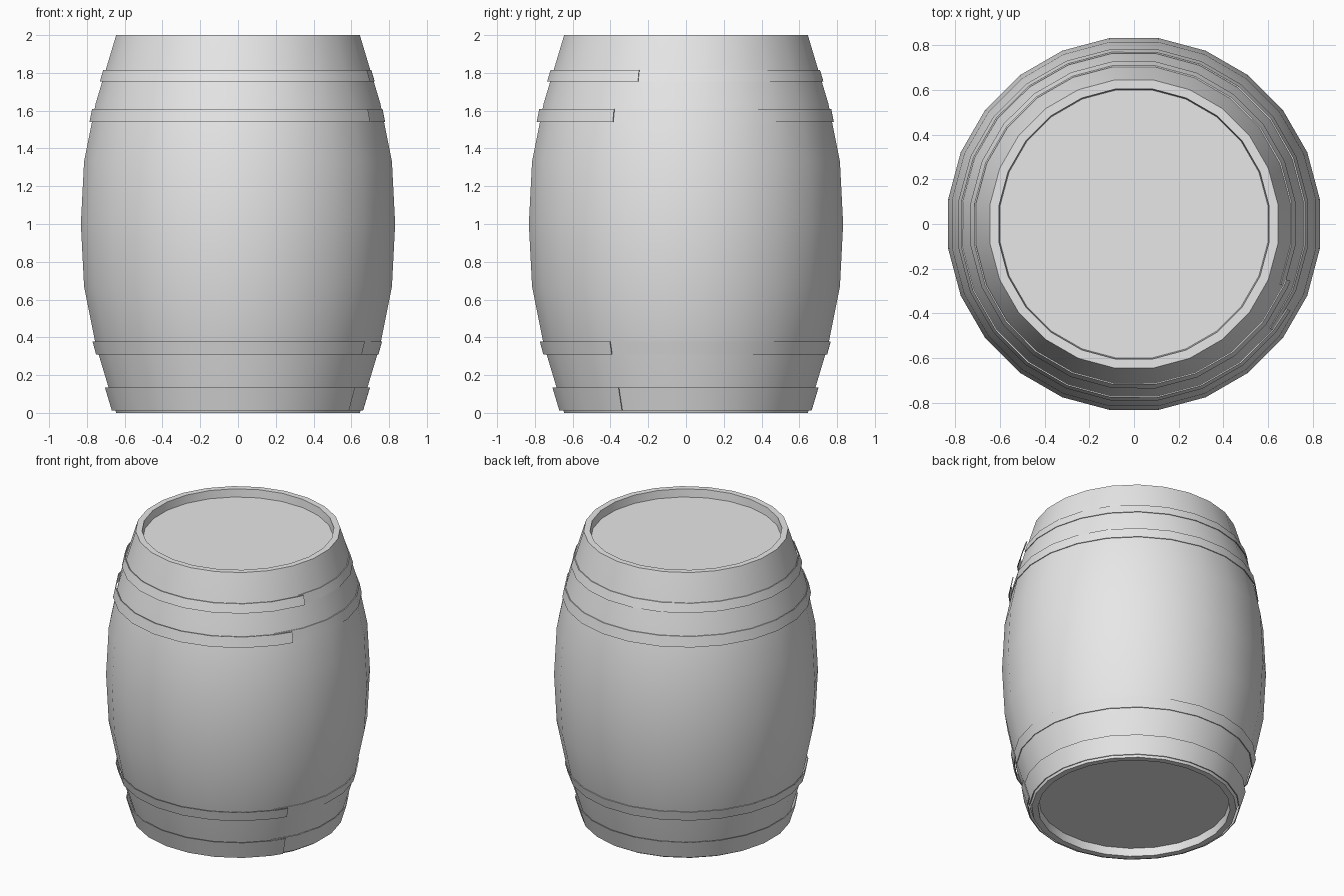
import bpy, bmesh
from math import cos, sin, radians

cube = bpy.data.objects.get("Cube")
if cube:
    bpy.data.objects.remove(cube, do_unlink=True)

SIDES = 24
STEP = 360 / SIDES
FLAT = cos(radians(STEP / 2))          # flat-to-corner ratio of the barrel

grey = bpy.data.materials.new("plain grey")
grey.use_nodes = True
grey.diffuse_color = (0.8, 0.8, 0.8, 1)
grey.node_tree.nodes["Principled BSDF"].inputs["Base Color"].default_value = (0.8, 0.8, 0.8, 1)

# Outer stave curve as (height, radius), mirrored about the middle
lower = [(0, 0.645), (0.36, 0.753), (0.67, 0.815)]
staves = lower + [(1, 0.832)] + [(2 - z, r) for z, r in reversed(lower)]


def stave_radius(z):
    for (z0, r0), (z1, r1) in zip(staves, staves[1:]):
        if z <= z1:
            return r0 + (r1 - r0) * (z - z0) / (z1 - z0)
    return staves[-1][1]


def make_object(name, bm):
    bmesh.ops.recalc_face_normals(bm, faces=bm.faces[:])
    mesh = bpy.data.meshes.new(name)
    bm.to_mesh(mesh)
    bm.free()
    mesh.materials.append(grey)
    obj = bpy.data.objects.new(name, mesh)
    bpy.context.collection.objects.link(obj)
    bpy.ops.object.select_all(action="DESELECT")
    obj.select_set(True)
    bpy.context.view_layer.objects.active = obj
    bpy.ops.object.shade_smooth_by_angle(angle=radians(30))


def point(bm, radius, angle, z):
    a = radians(angle)
    return bm.verts.new((radius / FLAT * cos(a), radius / FLAT * sin(a), z))


# Barrel body: staves, rims and the recessed heads in one lathe
bm = bmesh.new()
profile = [(0.055, 0.6), (0, 0.605)] + staves + [(2, 0.605), (1.945, 0.6)]
rings = [[point(bm, r, STEP * (i + 0.5), z) for i in range(SIDES)] for z, r in profile]
for a, b in zip(rings, rings[1:]):
    for i in range(SIDES):
        j = (i + 1) % SIDES
        bm.faces.new((a[i], a[j], b[j], b[i]))
bm.faces.new(rings[0])
bm.faces.new(rings[-1])
make_object("barrel_body", bm)


# Hoops: a flat strip wound once round, its outer end lapping the inner end
def hoop(name, z0, z1, start, outer, inner, thick=0.006):
    grid = STEP / 2 - STEP * SIDES
    angles = [start]
    first = grid + STEP * ((start - grid) // STEP)
    angles += [first - STEP * i for i in range(SIDES + 1)]
    bm = bmesh.new()
    sections = []
    for i, angle in enumerate(angles):
        off = outer + (inner - outer) * i / (len(angles) - 1)
        corners = [(z0, off), (z1, off), (z1, off - thick), (z0, off - thick)]
        sections.append([point(bm, stave_radius(z) + o, angle, z) for z, o in corners])
    for a, b in zip(sections, sections[1:]):
        for i in range(4):
            j = (i + 1) % 4
            bm.faces.new((a[i], a[j], b[j], b[i]))
    bm.faces.new(sections[0])
    bm.faces.new(sections[-1])
    make_object(name, bm)


hoop("top_hoop", 1.755, 1.815, -20, 0.02, 0.004)
hoop("upper_hoop", 1.54, 1.61, -29, 0.02, 0.004)
hoop("lower_hoop", 0.31, 0.378, -31, 0.02, 0.004)
hoop("bottom_hoop", 0.012, 0.135, -30, 0.024, 0.012)
